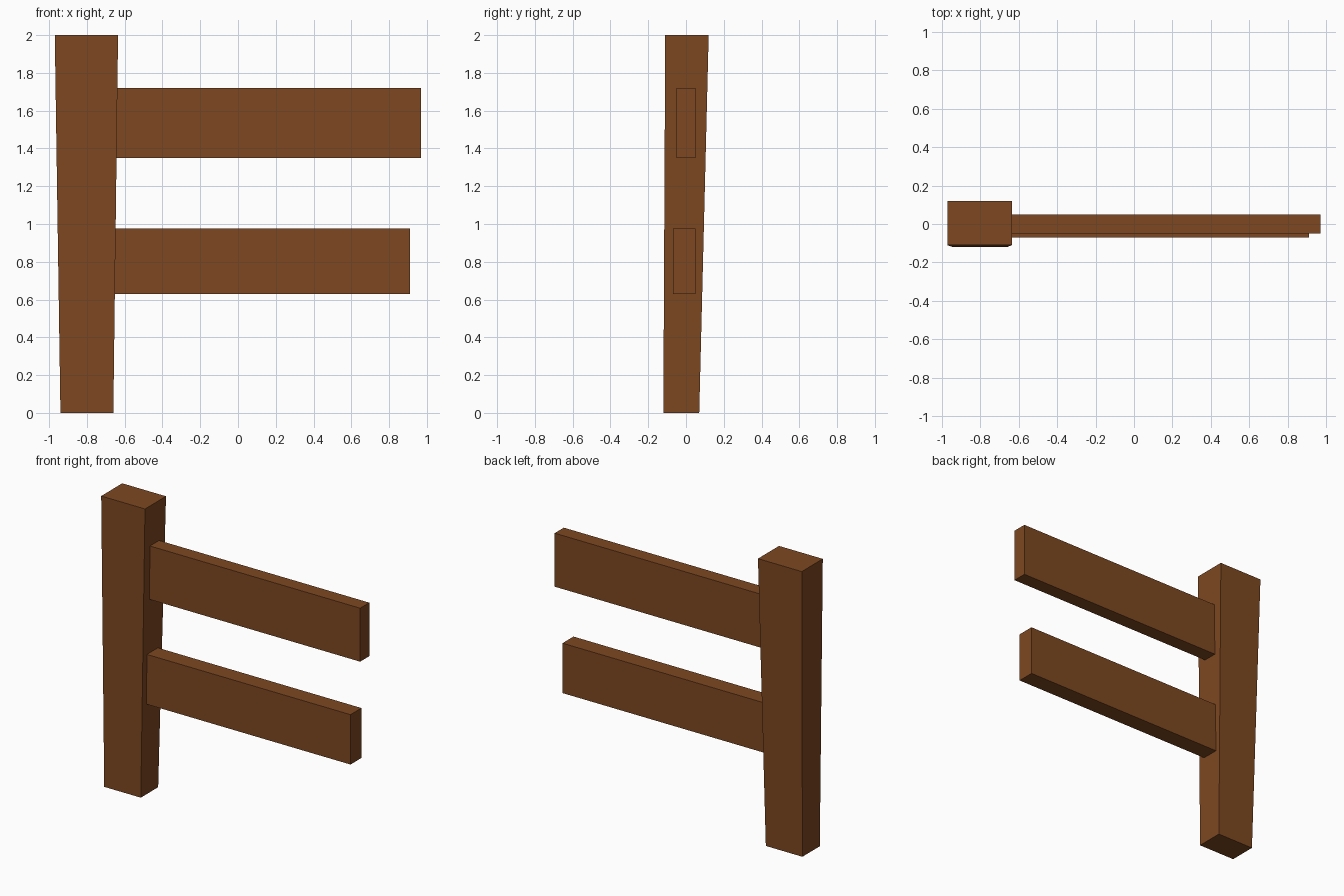
import bpy

if "Cube" in bpy.data.objects:
    bpy.data.objects.remove(bpy.data.objects["Cube"])

wood = bpy.data.materials.new("brown_wood")
wood.diffuse_color = (0.205, 0.064, 0.015, 1)
wood.use_nodes = True
wood.node_tree.nodes["Principled BSDF"].inputs["Base Color"].default_value = wood.diffuse_color


def tapered_box(name, z0, z1, bottom, top=None):
    """Box between two heights; bottom and top are (x0, x1, y0, y1)."""
    verts = []
    for z, (x0, x1, y0, y1) in ((z0, bottom), (z1, top or bottom)):
        verts += [(x0, y0, z), (x1, y0, z), (x1, y1, z), (x0, y1, z)]
    faces = [(3, 2, 1, 0), (4, 5, 6, 7)]
    faces += [(i, (i + 1) % 4, (i + 1) % 4 + 4, i + 4) for i in range(4)]
    mesh = bpy.data.meshes.new(name)
    mesh.from_pydata(verts, [], faces)
    mesh.materials.append(wood)
    obj = bpy.data.objects.new(name, mesh)
    bpy.context.collection.objects.link(obj)
    return obj


# Post, widening towards the top
tapered_box("fence_post", 0, 2, (-0.94, -0.66, -0.12, 0.07),
            (-0.97, -0.635, -0.11, 0.12))

# Rails, ends tucked just inside the post
tapered_box("upper_rail", 1.35, 1.72, (-0.645, 0.97, -0.05, 0.05))
tapered_box("lower_rail", 0.63, 0.975, (-0.655, 0.91, -0.07, 0.05))
